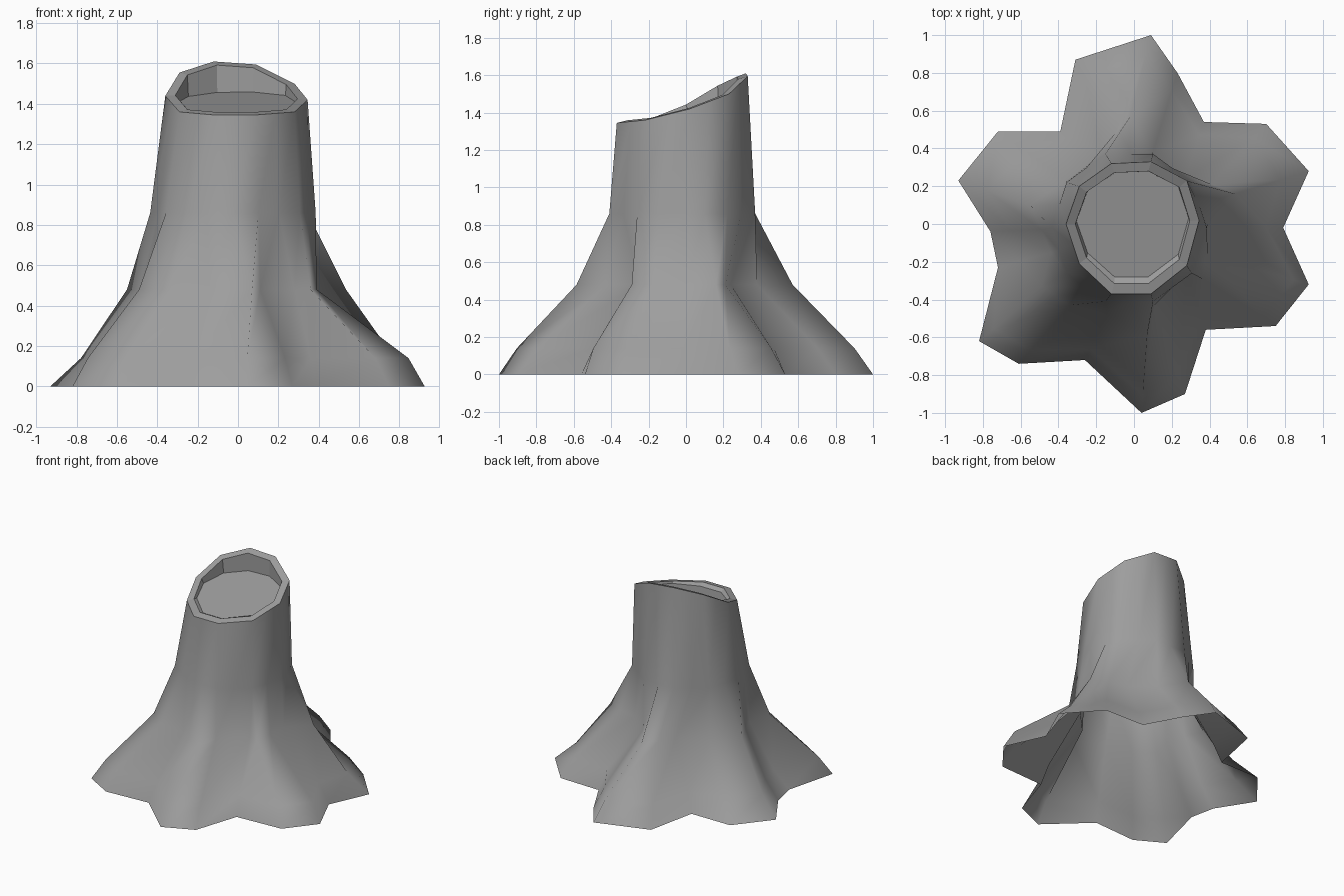
import bpy, bmesh, math
from mathutils import Vector

if "Cube" in bpy.data.objects:
    bpy.data.objects.remove(bpy.data.objects["Cube"])

# Root outline on the ground, anticlockwise from the right (x, y)
ROOTS = [(.925, .28), (.70, .53), (.37, .54), (.23, .80), (.09, 1.0),
         (-.31, .87), (-.39, .49), (-.72, .49), (-.93, .23), (-.76, -.04),
         (-.72, -.23), (-.82, -.62), (-.61, -.74), (-.26, -.72), (.04, -1.0),
         (.27, -.90), (.38, -.56), (.75, -.54), (.925, -.32), (.79, -.02)]
# Section where the roots merge into the trunk
FLARE = [(.535, .16), (.41, .21), (.27, .24), (.10, .38), (-.02, .57),
         (-.10, .48), (-.17, .37), (-.36, .23), (-.55, .10), (-.49, -.03),
         (-.44, -.15), (-.49, -.33), (-.34, -.43), (-.14, -.47), (.07, -.585),
         (.11, -.43), (.28, -.25), (.36, -.29), (.39, -.16), (.39, 0)]
# Slanted ten-sided cut rim
RIM = [(.345, .02, 1.42), (.28, .23, 1.50), (.09, .33, 1.595), (-.12, .32, 1.61),
       (-.29, .20, 1.555), (-.36, 0, 1.44), (-.29, -.21, 1.36),
       (-.12, -.37, 1.345), (.09, -.37, 1.345), (.28, -.22, 1.36)]
# How far each ankle point lies from flare (0) to roots (1), where not .77
ANKLE = {0: .62, 7: .6, 8: .6, 9: .6, 10: .6, 16: .8, 17: .82, 18: .85}


def subdivide(ring):
    """Turn ten corners into twenty points, matching the root outline."""
    out = []
    for i, p in enumerate(ring):
        q = ring[(i + 1) % len(ring)]
        out += [(p + q) / 2, q]
    return out


roots = [Vector((x, y, 0)) for x, y in ROOTS]
flare = [Vector((x, y, .48)) for x, y in FLARE]
ankle = []
for i, (r, f) in enumerate(zip(roots, flare)):
    p = f.lerp(r, ANKLE.get(i, .77))
    p.z = .14
    ankle.append(p)
waist = [Vector((-.025 + .41 * math.cos(a), -.02 + .41 * math.sin(a), .86))
         for a in (math.tau * i / 10 for i in range(10))]
rim = [Vector(p) for p in RIM]
# Inner lip follows the slanted cut; the recess floor tilts less
inner = [Vector((-.01 + (p.x + .01) * .86, -.018 + (p.y + .02) * .85,
                 1.46 + (p.z - 1.46) * .88)) for p in rim]
floor = [Vector((p.x * .98, .27 + (p.y - .27) * .94, 0)) for p in inner]
for p in floor:
    p.z = 1.40 + .21 * p.y


def bridge(bm, a, b, smooth):
    n = len(a)
    for i in range(n):
        j = (i + 1) % n
        bm.faces.new((a[i], a[j], b[j], b[i])).smooth = smooth


# Loft the open-bottomed bark through its rings (smooth)
bm = bmesh.new()
bark = [[bm.verts.new(p) for p in ring]
        for ring in (roots, ankle, flare, subdivide(waist), subdivide(rim))]
for a, b in zip(bark, bark[1:]):
    bridge(bm, a, b, True)

# Faceted lip, recess wall and floor
cut = [[bm.verts.new(p) for p in ring] for ring in (rim, inner, floor)]
for a, b in zip(cut, cut[1:]):
    bridge(bm, a, b, False)
bm.faces.new(cut[-1])

mesh = bpy.data.meshes.new("tree_stump")
bm.to_mesh(mesh)
bm.free()
stump = bpy.data.objects.new("tree_stump", mesh)
bpy.context.collection.objects.link(stump)

# Darker grey wood
wood = bpy.data.materials.new("wood")
wood.diffuse_color = (.34, .34, .34, 1)
wood.use_nodes = True
wood.node_tree.nodes["Principled BSDF"].inputs["Base Color"].default_value = wood.diffuse_color
mesh.materials.append(wood)
